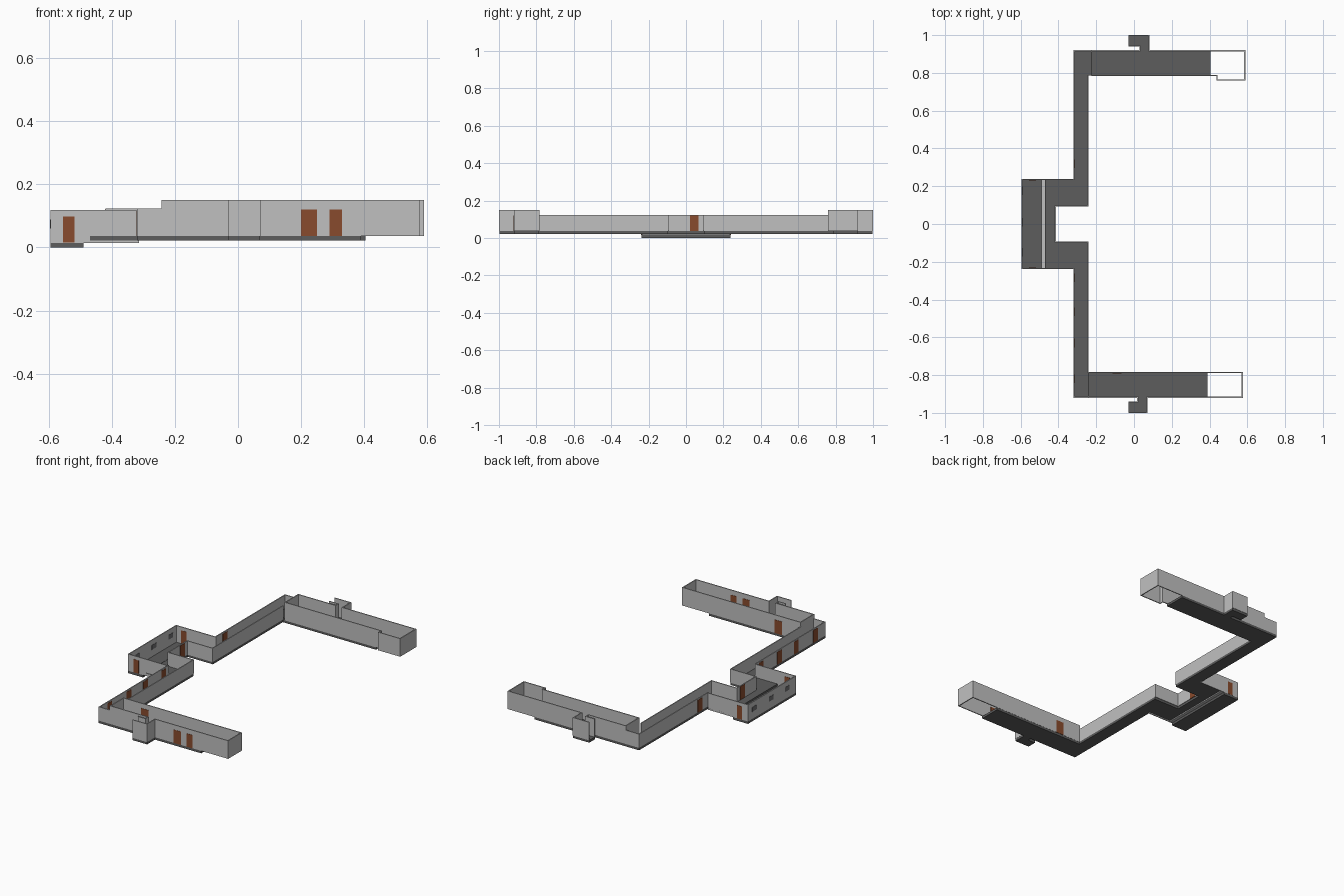
import bpy, bmesh
from mathutils import Vector

cube = bpy.data.objects.get("Cube")
if cube:
    bpy.data.objects.remove(cube, do_unlink=True)

THICK = 0.006


def material(name, rgb):
    m = bpy.data.materials.new(name)
    m.use_nodes = True
    m.diffuse_color = (*rgb, 1)
    m.node_tree.nodes["Principled BSDF"].inputs["Base Color"].default_value = (*rgb, 1)
    return m


WALL = material("light grey plaster", (0.53, 0.53, 0.53))
FLOOR = material("dark grey floor", (0.11, 0.11, 0.11))
DOOR = material("brown wood", (0.25, 0.07, 0.026))
WINDOW = material("window grey", (0.16, 0.16, 0.17))


def finish(name, bm, mat):
    bmesh.ops.recalc_face_normals(bm, faces=bm.faces)
    mesh = bpy.data.meshes.new(name)
    bm.to_mesh(mesh)
    bm.free()
    mesh.materials.append(mat)
    obj = bpy.data.objects.new(name, mesh)
    bpy.context.collection.objects.link(obj)
    return obj


def add_prism(bm, outline, z0, z1):
    base = bm.faces.new([bm.verts.new((x, y, z0)) for x, y in outline])
    top = bmesh.ops.extrude_face_region(bm, geom=[base])["geom"]
    verts = [v for v in top if isinstance(v, bmesh.types.BMVert)]
    bmesh.ops.translate(bm, verts=verts, vec=(0, 0, z1 - z0))
    # extruding keeps no base face, so close the underside again
    if not base.is_valid:
        bmesh.ops.holes_fill(bm, edges=[e for e in bm.edges if e.is_boundary])


def floor(name, outline, z0, z1, mat=FLOOR):
    bm = bmesh.new()
    add_prism(bm, outline, z0, z1)
    return finish(name, bm, mat)


def rect(x0, x1, y0, y1):
    return [(x0, y0), (x1, y0), (x1, y1), (x0, y1)]


def walls(name, path, z0, z1):
    """Thin upright wall that follows a path of plan points."""
    bm = bmesh.new()
    for a, b in zip(path, path[1:]):
        a, b = Vector(a), Vector(b)
        along = (b - a).normalized() * THICK / 2
        side = Vector((-along.y, along.x))
        a, b = a - along, b + along
        add_prism(bm, [a - side, b - side, b + side, a + side], z0, z1)
    return finish(name, bm, WALL)


def panel(name, x, y, z0, z1, width, facing, mat=DOOR):
    """Plate set through a wall, showing on both of its sides."""
    w, t = width / 2, 0.0045
    hx, hy = (t, w) if facing == "x" else (w, t)
    return floor(name, rect(x - hx, x + hx, y - hy, y + hy), z0, z1, mat)


F0, F1 = 0.022, 0.037      # main floor slab
LOW, HIGH = 0.123, 0.15    # corridor and wing wall tops
WEST, EAST = -0.317, -0.243

# Floor slabs
for side, s in (("front", -1), ("back", 1)):
    end = 0.39 if s < 0 else 0.405
    ax = 0.07 if s < 0 else 0.083
    floor(side + "_wing_floor", [(-0.32, s * 0.785), (end, s * 0.785), (end, s * 0.92),
                                 (ax, s * 0.92), (ax, s * 0.998), (-0.03, s * 0.998),
                                 (-0.03, s * 0.94), (ax - 0.05, s * 0.94),
                                 (ax - 0.05, s * 0.92), (-0.32, s * 0.92)], F0, F1)
    floor(side + "_corridor_floor", rect(-0.32, -0.24, *sorted((s * 0.238, s * 0.785))), F0, F1)
floor("hall_upper_floor", [(-0.47, -0.238), (-0.24, -0.238), (-0.24, -0.095), (-0.417, -0.095),
                           (-0.417, 0.095), (-0.24, 0.095), (-0.24, 0.238), (-0.47, 0.238)], F0, F1)
floor("hall_lower_floor", rect(-0.595, -0.49, -0.238, 0.238), 0, 0.015)
floor("hall_step", rect(-0.49, -0.47, -0.235, 0.235), 0.015, 0.024, WALL)

# Wings, with their side annexes reached through a gap in the outer wall
for side, s in (("front", -1), ("back", 1)):
    ax = 0.068 if s < 0 else 0.08
    cross = -0.24 if s < 0 else -0.225
    outer, inner = s * 0.917, s * 0.787
    if s < 0:
        end_path = [(0.573, outer), (0.573, inner)]
    else:
        end_path = [(0.586, outer), (0.586, 0.763), (0.44, 0.763), (0.44, inner)]
    walls(side + "_wing_walls", [(ax, outer)] + end_path
          + [(cross, inner), (cross, outer), (ax - 0.048, outer)], F1, HIGH)
    walls(side + "_annex_walls", [(ax, outer), (ax, s * 0.997), (-0.027, s * 0.997)], F1, HIGH)
    walls(side + "_annex_inner_wall", [(ax - 0.048, outer), (ax - 0.048, s * 0.943),
                                       (-0.027, s * 0.943)], F1, HIGH)
    # Corridor
    walls(side + "_corridor_outer_wall", [(cross, outer), (WEST, outer), (WEST, s * 0.236)], F1, LOW)
    walls(side + "_corridor_inner_wall", [(EAST, inner), (EAST, s * 0.095), (-0.417, s * 0.095)], F1, LOW)

# Central hall
walls("hall_walls", [(WEST, -0.235), (-0.592, -0.235), (-0.592, 0.235), (WEST, 0.235)], 0.015, 0.119)
walls("courtyard_wall", [(-0.417, -0.095), (-0.417, 0.095)], F1, LOW)

# Doors
for i, y in enumerate((-0.82, -0.63, -0.465, -0.285, 0.32)):
    panel(f"corridor_door_{i + 1}", WEST, y, F1, 0.115, 0.045, "x")
for i, x in enumerate((0.225, 0.31)):
    panel(f"wing_outer_door_{i + 1}", x, -0.917, F1, 0.12, 0.05 - 0.01 * i, "y")
panel("wing_inner_door", -0.09, -0.787, F1, 0.12, 0.05, "y")
panel("courtyard_door", -0.417, 0.043, F1, 0.12, 0.045, "x")
for side, s in (("front", -1), ("back", 1)):
    panel(side + "_hall_door", -0.537, s * 0.235, 0.016, 0.098, 0.036, "y")

# Hall windows
for i, y in enumerate((-0.15, 0.01, 0.175)):
    panel(f"hall_window_{i + 1}", -0.592, y, 0.06, 0.088, 0.045, "x", WINDOW)
